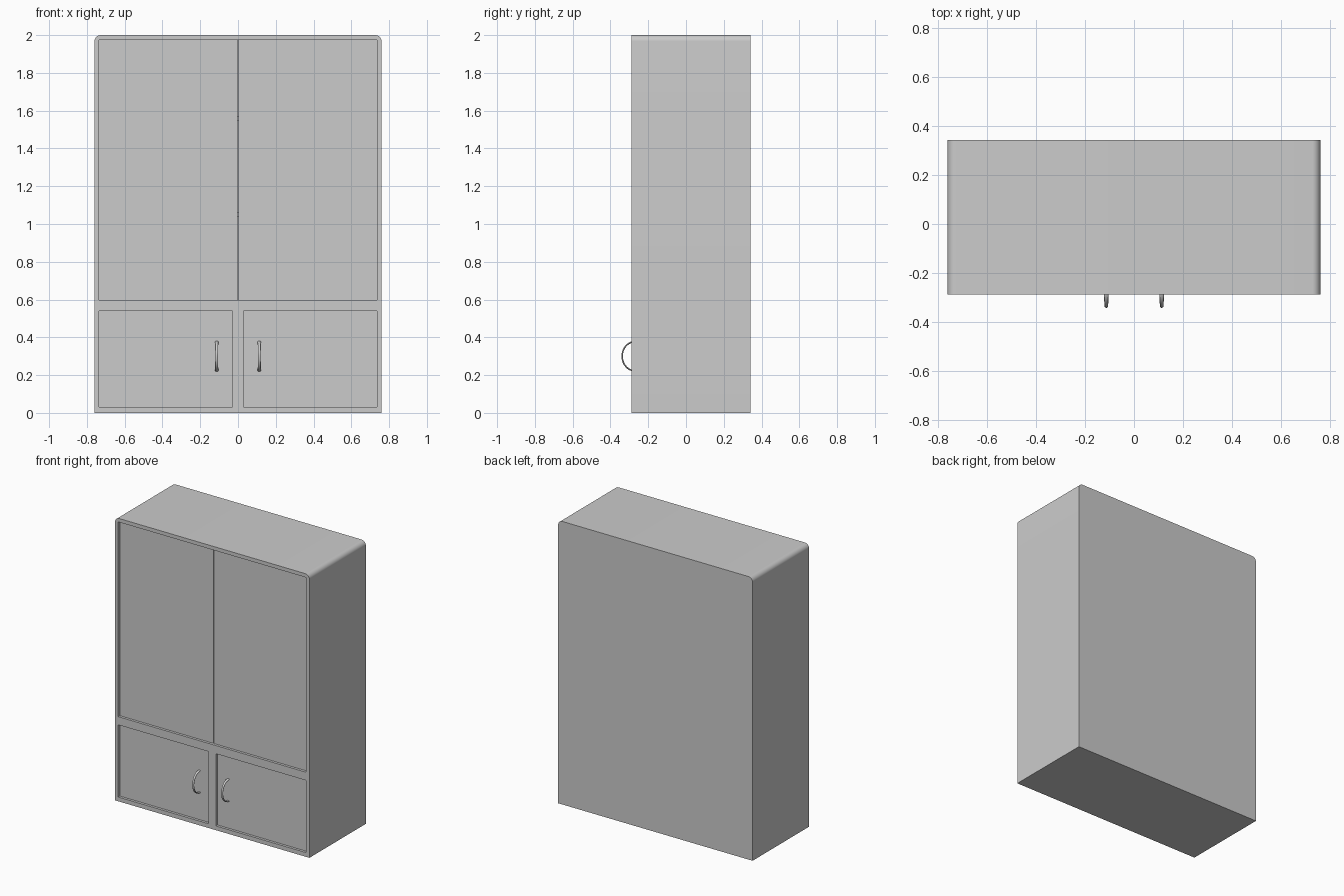
import bpy, bmesh, math

if "Cube" in bpy.data.objects:
    bpy.data.objects.remove(bpy.data.objects["Cube"])

FRONT, BACK = -0.288, 0.342
HALF_W, HEIGHT = 0.76, 2.0
DOOR_FACE, DOOR_BACK = FRONT + 0.018, FRONT + 0.043
INNER_BACK = BACK - 0.03


def box(name, x, y, z, round_top=0.0):
    """Box from (min, max) pairs, optionally rounding the two top side edges."""
    bm = bmesh.new()
    bmesh.ops.create_cube(bm, size=1)
    for v in bm.verts:
        v.co = [r[0] if c < 0 else r[1] for c, r in zip(v.co, (x, y, z))]
    if round_top:
        edges = [e for e in bm.edges
                 if all(abs(v.co.z - z[1]) < 1e-5 for v in e.verts)
                 and abs(e.verts[0].co.x - e.verts[1].co.x) < 1e-5]
        bmesh.ops.bevel(bm, geom=edges, offset=round_top, segments=10,
                        profile=0.5, affect='EDGES')
    mesh = bpy.data.meshes.new(name)
    bm.to_mesh(mesh)
    bm.free()
    obj = bpy.data.objects.new(name, mesh)
    bpy.context.collection.objects.link(obj)
    return obj


def smooth(obj):
    bpy.ops.object.select_all(action='DESELECT')
    obj.select_set(True)
    bpy.context.view_layer.objects.active = obj
    bpy.ops.object.shade_smooth_by_angle(angle=math.radians(35))


# Carcass with one wide upper compartment and two lower compartments
upper_z, lower_z = (0.598, 1.974), (0.03, 0.54)
lower_x = {"left": (-0.735, -0.029), "right": (0.029, 0.735)}
carcass = box("carcass", (-HALF_W, HALF_W), (FRONT, BACK), (0, HEIGHT), 0.033)
openings = [((-0.735, 0.735), upper_z)] + [(x, lower_z) for x in lower_x.values()]
for x, z in openings:
    cutter = box("opening_cutter", x, (FRONT - 0.1, INNER_BACK), z)
    cutter.hide_render = True
    bpy.context.view_layer.objects.active = carcass
    mod = carcass.modifiers.new("opening", 'BOOLEAN')
    mod.operation, mod.solver, mod.object = 'DIFFERENCE', 'EXACT', cutter
    bpy.ops.object.modifier_apply(modifier=mod.name)
    bpy.data.objects.remove(cutter)
smooth(carcass)

# Shelves glimpsed through the gap between the upper doors
for i, z in enumerate((1.05, 1.56)):
    box(f"shelf_{i + 1}", (-0.735, 0.735), (DOOR_BACK + 0.02, INNER_BACK),
        (z - 0.013, z + 0.013))

# Doors set back inside the frame
door_y = (DOOR_FACE, DOOR_BACK)
box("upper_door_left", (-0.735, -0.003), door_y, upper_z)
box("upper_door_right", (0.003, 0.735), door_y, upper_z)
for side, x in lower_x.items():
    box(f"lower_door_{side}", x, door_y, lower_z)


def handle(name, x):
    """Curved bow handle: an oval section swept along a half ellipse."""
    bm = bmesh.new()
    steps, sides = 28, 12
    rings = []
    for i in range(steps + 1):
        a = math.pi * i / steps
        # path normal of the half ellipse, pointing outwards
        ny, nz = -math.sin(a) / 0.067, math.cos(a) / 0.077
        length = math.hypot(ny, nz)
        ny, nz = ny / length, nz / length
        half_width = 0.0065 + 0.0025 * abs(math.cos(a))
        ring = []
        for k in range(sides):
            t = 2 * math.pi * k / sides
            out = 0.004 * math.sin(t)
            ring.append(bm.verts.new((
                x + half_width * math.cos(t),
                DOOR_FACE - 0.068 * math.sin(a) + out * ny,
                0.30 + 0.077 * math.cos(a) + out * nz)))
        rings.append(ring)
    for r0, r1 in zip(rings, rings[1:]):
        for k in range(sides):
            n = (k + 1) % sides
            bm.faces.new((r0[k], r0[n], r1[n], r1[k]))
    bm.faces.new(rings[0])
    bm.faces.new(rings[-1])
    bmesh.ops.recalc_face_normals(bm, faces=bm.faces)
    mesh = bpy.data.meshes.new(name)
    bm.to_mesh(mesh)
    bm.free()
    obj = bpy.data.objects.new(name, mesh)
    bpy.context.collection.objects.link(obj)
    smooth(obj)


# Handles on the lower doors
handle("handle_left", -0.113)
handle("handle_right", 0.113)
